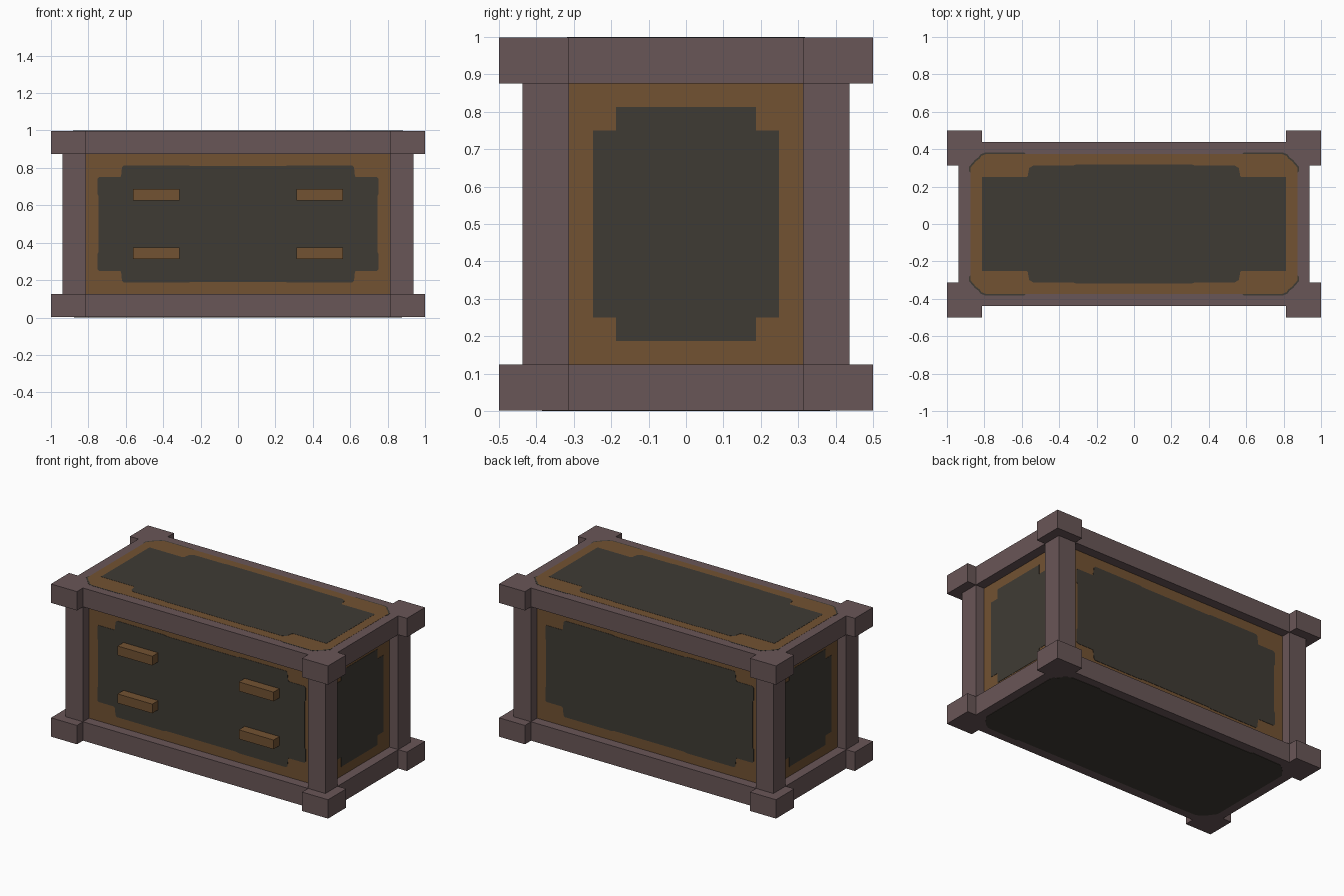
import bpy
import bmesh
from mathutils import Vector

if "Cube" in bpy.data.objects:
    bpy.data.objects.remove(bpy.data.objects["Cube"])


def material(name, rgb):
    lin = [((c / 255 + 0.055) / 1.055) ** 2.4 for c in rgb] + [1.0]
    m = bpy.data.materials.new(name)
    m.use_nodes = True
    m.diffuse_color = lin
    bsdf = next(n for n in m.node_tree.nodes if n.type == 'BSDF_PRINCIPLED')
    bsdf.inputs["Base Color"].default_value = lin
    bsdf.inputs["Roughness"].default_value = 0.9
    return m


FRAME = material("mauve frame", (105, 86, 87))
BROWN = material("brown wood", (114, 82, 50))
DARK = material("dark panel", (63, 59, 52))

X, Y, Z = Vector((1, 0, 0)), Vector((0, 1, 0)), Vector((0, 0, 1))


def prism(name, outline, mat, origin, u, v, n, low, high):
    """Extrude a 2D outline (in u, v) along n from low to high."""
    bm = bmesh.new()
    origin = Vector(origin)
    rings = [[bm.verts.new(origin + u * a + v * b + n * h) for a, b in outline]
             for h in (low, high)]
    bm.faces.new(rings[0])
    bm.faces.new(rings[1])
    count = len(outline)
    for i in range(count):
        j = (i + 1) % count
        bm.faces.new((rings[0][i], rings[0][j], rings[1][j], rings[1][i]))
    bmesh.ops.recalc_face_normals(bm, faces=bm.faces)
    mesh = bpy.data.meshes.new(name)
    bm.to_mesh(mesh)
    bm.free()
    mesh.materials.append(mat)
    ob = bpy.data.objects.new(name, mesh)
    bpy.context.collection.objects.link(ob)
    return ob


def box(name, mat, x0, x1, y0, y1, z0, z1):
    return prism(name, [(x0, y0), (x1, y0), (x1, y1), (x0, y1)], mat,
                 (0, 0, 0), X, Y, Z, z0, z1)


def four_way(quarter):
    """Mirror a quarter outline into a closed symmetric one."""
    q, r = list(quarter), list(reversed(quarter))
    return (q + [(-a, b) for a, b in r] + [(-a, -b) for a, b in q]
            + [(a, -b) for a, b in r])


# Top and bottom frames with protruding corner blocks
frame_outline = four_way([(1, .3125), (1, .5), (.8125, .5), (.8125, .4375)])
# the rail-to-block step on the end sides
frame_outline = four_way([(.9375, .3125), (1, .3125), (1, .5),
                          (.8125, .5), (.8125, .4375)])
SKIN = 0.002
prism("bottom_frame", frame_outline, FRAME, (0, 0, 0), X, Y, Z, SKIN, .125)
prism("top_frame", frame_outline, FRAME, (0, 0, 0), X, Y, Z, .875, 1 - SKIN)

# Recessed body and corner posts
box("body", BROWN, -.875, .875, -.375, .375, .125, .875)
for sx, side in ((1, "left"), (-1, "right")):
    for sy, end in ((-1, "front"), (1, "back")):
        xs = sorted((sx * .8125, sx * .9375))
        ys = sorted((sy * .3125, sy * .4375))
        box(f"{end}_{side}_post", FRAME, *xs, *ys, .125, .875)

# Dark inlays on the four walls
long_inlay = four_way([(.745, .15), (.752, .16), (.752, .24), (.743, .25),
                       (.63, .25), (.625, .258), (.62, .305), (.61, .314),
                       (.27, .314), (.25, .309)])
end_inlay = four_way([(.248, .25), (.1875, .25), (.1875, .3125)])
for s, name in ((-1, "front_inlay"), (1, "back_inlay")):
    prism(name, long_inlay, DARK, (0, s * .375, .5), X, Z, Y * s, -.002, SKIN)
for s, name in ((1, "left_inlay"), (-1, "right_inlay")):
    prism(name, end_inlay, DARK, (s * .875, 0, .5), Y, Z, X * s, -.002, SKIN)

# Lid: brown border, dark centre, thin dark corner trim
border_quarter = [(.875, .3), (.845, .335), (.825, .35), (.815, .365),
                  (.79, .375)]
prism("lid_border", four_way(border_quarter), BROWN, (0, 0, 1), X, Y, Z,
      -.004, -.001)
prism("lid_inlay", four_way([(.814, .25), (.575, .25), (.568, .258),
                             (.56, .3), (.535, .314), (.32, .314),
                             (.31, .318)]),
      DARK, (0, 0, 1), X, Y, Z, -.004, 0)
inner = [(.875, .275)] + border_quarter + [(.58, .375)]
outer = [(a + .006, b + .007) for a, b in inner]
for sx in (1, -1):
    for sy in (1, -1):
        trim = [(sx * a, sy * b) for a, b in inner + outer[::-1]]
        prism("lid_corner_trim", trim, DARK, (0, 0, 1), X, Y, Z, -.004, -.001)

# Dark underside
prism("underside_inlay", four_way([(.878, .29), (.845, .335), (.82, .36),
                                   (.79, .38), (.58, .385), (.56, .375)]),
      DARK, (0, 0, 0), X, Y, Z, 0, .004)

# Four front pegs
for x in (-.4375, .4375):
    for z in (.34375, .65625):
        box("front_peg", BROWN, x - .125, x + .125, -.4375, -.374,
            z - .03, z + .03)
